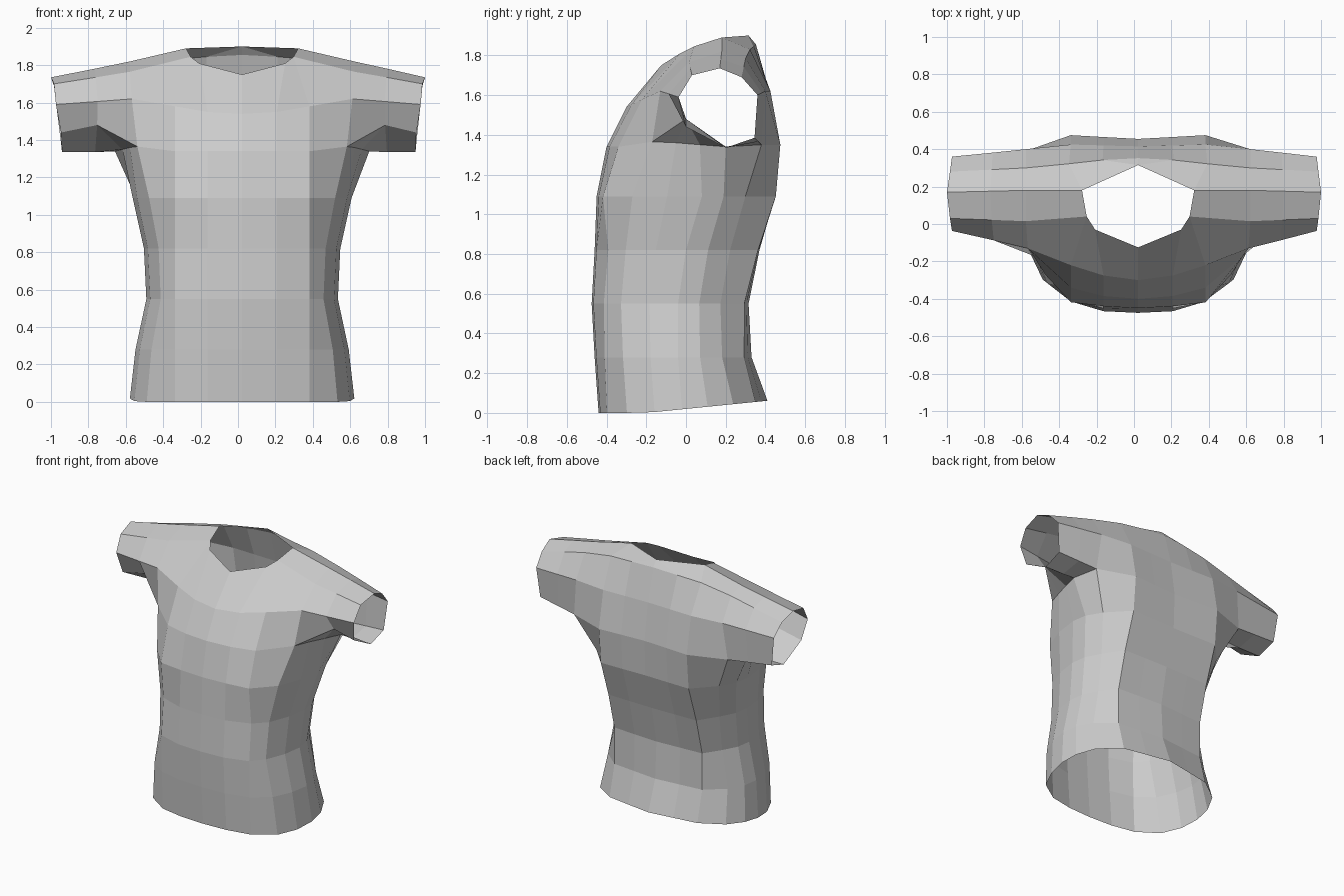
import bpy, bmesh
from mathutils import Vector

if "Cube" in bpy.data.objects:
    bpy.data.objects.remove(bpy.data.objects["Cube"])

bm = bmesh.new()


def face(*pts):
    """Add a face and its mirror image (the body sits slightly off the sleeve centre)."""
    for s in (1, -1):
        vs = []
        for x, y, z in pts:
            shift = 0.022 * min(1, max(0, (1 - abs(x)) / 0.3))
            vs.append(bm.verts.new((s * x + shift, y, z)))
        bm.faces.new(vs if s == 1 else vs[::-1])


def strip(a, b):
    """Bridge two rows of points with quads."""
    for i in range(len(a) - 1):
        face(a[i], a[i + 1], b[i + 1], b[i])


# Torso half ring: fixed front/back columns, rounded side columns
def torso_ring(z, w, front, back, mid, chest, blade):
    prof = [(0, -1), (0.185, -0.98), (0.36, chest), (0.85 * w, -0.66), (0.96 * w, -0.33),
            (w, 0), (0.97 * w, 0.3), (0.86 * w, 0.6), (0.36, blade), (0.185, 0.5 + blade / 2), (0, 1)]
    ring = []
    for x, v in prof:
        y = mid + v * ((back - mid) if v > 0 else (mid - front))
        hem = 0.06 * max(0, (y + 0.2) / 0.6) if z == 0 else 0
        ring.append((x, y, z + hem))
    return ring


rings = [torso_ring(*r) for r in (
    (0.00, 0.60, -0.44, 0.41, -0.02, -0.90, 0.86),
    (0.28, 0.57, -0.46, 0.33, -0.04, -0.88, 0.90),
    (0.55, 0.512, -0.475, 0.315, -0.04, -0.86, 0.94),
    (0.82, 0.525, -0.46, 0.37, 0.00, -0.85, 0.98),
    (1.09, 0.585, -0.45, 0.445, 0.08, -0.94, 1.02))]

# Yoke sections, front to back: chest, upper chest, shoulder front, ridge, shoulder back, blade, back
centre = [(0, -.40, 1.34), (0, -.30, 1.54), (0, -.125, 1.75),
          (0, .352, 1.855), (0, .415, 1.62), (0, .455, 1.35)]
inner = [(.185, -.385, 1.34), (.185, -.275, 1.55), (.23, -.03, 1.81),
         (.19, .342, 1.845), (.185, .42, 1.62), (.185, .465, 1.35)]
neck = [(.36, -.34, 1.34), (.36, -.22, 1.58), (.275, .04, 1.845), (.30, .18, 1.89),
        (.37, .322, 1.83), (.36, .425, 1.62), (.36, .475, 1.35)]
shoulder = [(.56, -.17, 1.365), (.59, -.13, 1.62), (.60, .015, 1.765), (.60, .18, 1.82),
            (.60, .30, 1.785), (.60, .40, 1.62), (.63, .38, 1.35)]
cuff = [(.95, .0, 1.44), (.975, -.037, 1.59), (.985, .03, 1.70), (1.0, .17, 1.735),
        (.985, .28, 1.69), (.975, .36, 1.60), (.95, .345, 1.385)]
pit, cuff_low = (.68, .20, 1.34), (.945, .20, 1.335)
under = [(.60, -.05, 1.36), (.64, .07, 1.35)]

# Torso tube, joined to the bottom edge of the yoke
rings.append([centre[0], inner[0], neck[0], shoulder[0], *under, pit,
              shoulder[6], neck[6], inner[5], centre[5]])
for lo, hi in zip(rings, rings[1:]):
    strip(lo, hi)

# Chest and back panels
for a, b in ((centre[:3], inner[:3]), (centre[3:], inner[3:]),
             (inner[:3], neck[:3]), (inner[3:], neck[4:]), (neck, shoulder)):
    strip(b, a)

# Raised back of the collar
collar = (0, .315, 1.90)
face(neck[3], neck[4], inner[3], collar)
face(collar, inner[3], centre[3])

# Sleeve: mid ring between shoulder and cuff
mid = [tuple(Vector(a).lerp(Vector(b), 0.46)) for a, b in zip(shoulder, cuff)]
mid[0] = (.77, .0, 1.48)
mid_low = (.78, .20, 1.335)
strip(mid, shoulder)
strip(cuff + [cuff_low, cuff[0]], mid + [mid_low, mid[0]])
face(mid[6], mid_low, pit, shoulder[6])

# Underarm gusset
face(mid[0], shoulder[0], under[0])
face(mid[0], under[0], under[1])
face(mid[0], under[1], pit, mid_low)

bmesh.ops.remove_doubles(bm, verts=bm.verts, dist=0.0005)
bmesh.ops.recalc_face_normals(bm, faces=bm.faces)
mesh = bpy.data.meshes.new("shirt")
bm.to_mesh(mesh)
bm.free()
bpy.context.collection.objects.link(bpy.data.objects.new("shirt", mesh))
